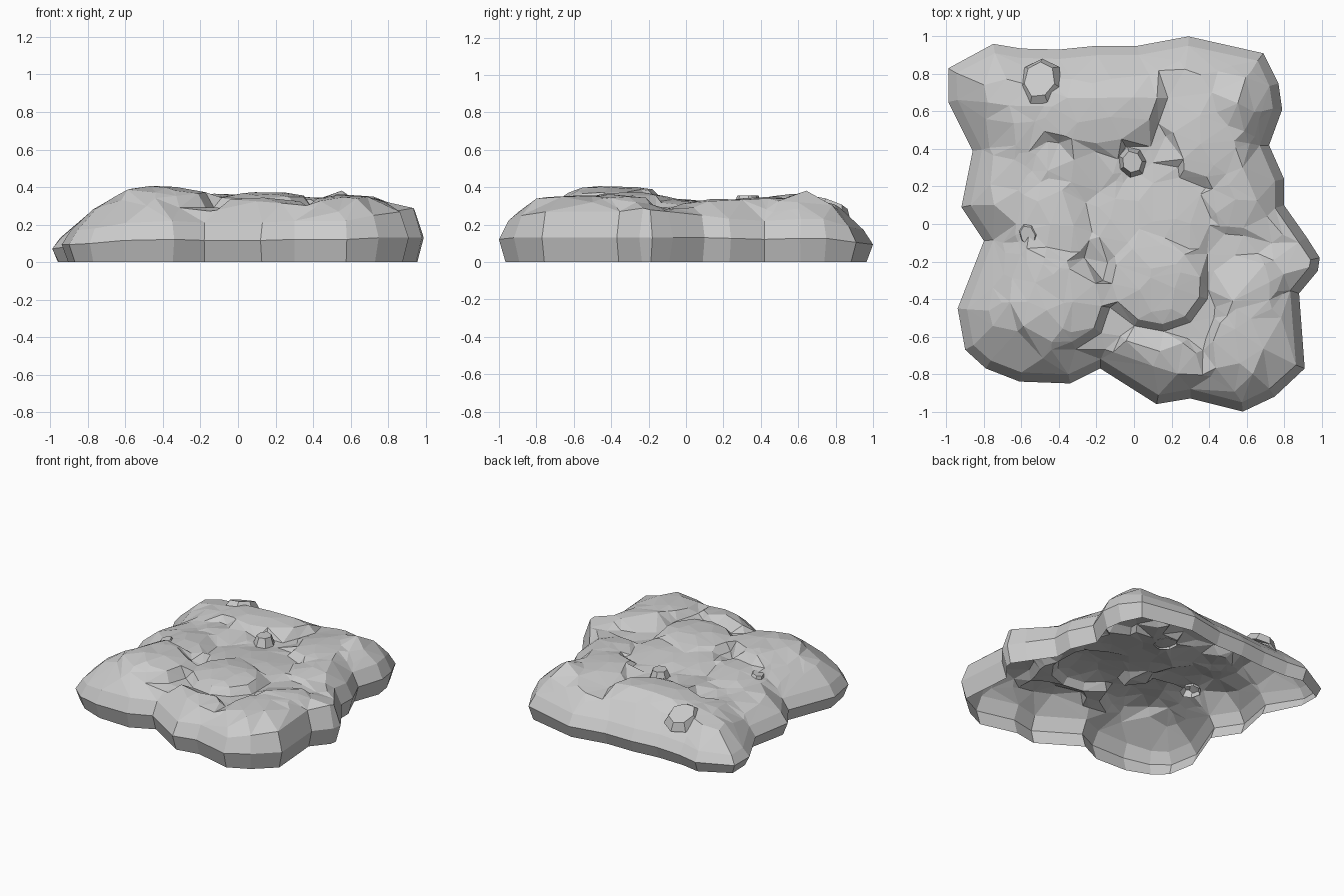
import bpy, bmesh, math, random
from mathutils import Vector, noise
from mathutils.geometry import delaunay_2d_cdt, intersect_point_line

if "Cube" in bpy.data.objects:
    bpy.data.objects.remove(bpy.data.objects["Cube"])

random.seed(4)

# Footprint, clockwise from the back left corner: x, y, shoulder height
OUTLINE = [
    (-.99, .83, .13), (-.75, .96, .15), (-.60, .935, .16), (-.40, .93, .17), (-.20, .95, .17),
    (.02, .95, .17), (.29, 1.0, .17), (.69, .91, .19), (.77, .75, .23), (.79, .61, .23),
    (.72, .42, .22), (.80, .24, .23), (.80, .10, .25), (.92, -.07, .27), (.99, -.18, .28),
    (.98, -.25, .29), (.88, -.37, .27), (.91, -.77, .27), (.75, -.92, .25), (.58, -1.0, .22),
    (.30, -.93, .22), (.12, -.96, .21), (-.18, -.77, .21), (-.34, -.85, .22), (-.61, -.84, .21),
    (-.79, -.77, .18), (-.90, -.67, .17), (-.94, -.45, .17), (-.80, -.09, .17), (-.92, .09, .17),
    (-.86, .39, .16), (-.99, .65, .13)]

# Boulder tops: centre x, y, radius x, y, turn, height, slope x, slope y
BOULDERS = [
    (-.19, .67, .34, .26, 3, .36, .03, -.05),      # back slab
    (-.72, .64, .26, .26, 0, .29, .20, -.05),      # back left corner
    (.42, .58, .24, .36, 0, .34, -.02, -.06),      # back right slab
    (.58, .69, .15, .18, 10, .375, -.12, -.08),    # back right lump
    (.58, .20, .17, .25, -15, .335, -.05, 0),      # right middle
    (-.72, .14, .19, .25, 0, .28, .20, 0),         # left middle
    (-.30, .31, .26, .13, -6, .32, .03, 0),        # left shelf
    (-.43, .02, .18, .25, 20, .335, .05, -.05),    # left slab
    (-.62, -.45, .27, .33, 10, .345, .30, .10),    # front left boulder
    (-.42, -.40, .28, .24, -35, .405, -.04, 0),    # front left peak
    (.10, .02, .33, .28, 0, .33, 0, -.06),         # middle slab
    (.12, -.32, .26, .23, -15, .372, .02, .03),    # front middle step
    (.12, -.76, .27, .18, -8, .335, 0, .15),       # front middle boulder
    (.60, -.33, .19, .16, 15, .365, -.05, 0),      # right step
    (.85, -.22, .14, .16, 10, .32, -.05, 0),       # right lump
    (.64, -.68, .24, .27, 10, .35, -.04, .07)]     # front right boulder

rim = [Vector(p[:2]) for p in OUTLINE]
N = len(rim)


def inward(i):
    """Inward direction at an outline corner."""
    t = (rim[(i + 1) % N] - rim[i]).normalized() + (rim[i] - rim[i - 1]).normalized()
    return Vector((t.y, -t.x)).normalized()


def inside(p):
    hit = False
    for i in range(N):
        a, b = rim[i - 1], rim[i]
        if (a.y > p.y) != (b.y > p.y) and p.x < (b.x - a.x) * (p.y - a.y) / (b.y - a.y) + a.x:
            hit = not hit
    return hit


def edge_info(p):
    """Distance to the outline and the shoulder height there."""
    best = (9, 0)
    for i in range(N):
        q, t = intersect_point_line(p, rim[i - 1], rim[i])
        t = min(max(t, 0), 1)
        q = rim[i - 1].lerp(rim[i], t)
        s = OUTLINE[i - 1][2] * (1 - t) + OUTLINE[i][2] * t
        best = min(best, ((q - p).length, s))
    return best


def height(p):
    """Highest boulder top at a point, rounded off towards the rim."""
    z = .29 + .015 * noise.noise(Vector((p.x * 5, p.y * 5, 1)))
    for cx, cy, rx, ry, turn, h, sx, sy in BOULDERS:
        a = math.radians(turn)
        dx, dy = p.x - cx, p.y - cy
        u = (dx * math.cos(a) + dy * math.sin(a)) / rx
        v = (dy * math.cos(a) - dx * math.sin(a)) / ry
        d = (abs(u) ** 2.6 + abs(v) ** 2.6) ** (1 / 2.6)
        if d < 1:
            z = max(z, h + sx * dx + sy * dy - .035 * d ** 3)
    dist, s = edge_info(p)
    k = min(max((dist - .05) / (.30 + 2.2 * max(.23 - s, 0)), 0), 1)
    return min(z, s + (.42 - s) * (1 - (1 - k) ** 2), .41)


# Sample points: shoulder ring, boulder edges, then a jittered grid
shoulder = [rim[i] + inward(i) * .05 for i in range(N)]
points = list(shoulder)


def add_point(p, gap):
    if inside(p) and edge_info(p)[0] > .085 and all((p - q).length > gap for q in points):
        points.append(p)


for cx, cy, rx, ry, turn, *_ in BOULDERS:
    a = math.radians(turn)
    for k in range(11):
        t = math.tau * (k + random.uniform(-.2, .2)) / 11
        for r in (1.09, .92):
            u, v = rx * r * math.cos(t), ry * r * math.sin(t)
            add_point(Vector((cx + u * math.cos(a) - v * math.sin(a),
                              cy + u * math.sin(a) + v * math.cos(a))), .034)
for i in range(-9, 10):
    for j in range(-9, 10):
        add_point(Vector((i * .11 + random.uniform(-.03, .03),
                          j * .11 + random.uniform(-.03, .03))), .08)

# Rock shell: faceted top plus two side bands, open underneath
flat, _, faces, *_ = delaunay_2d_cdt(points, [], [list(range(N))], 1, 1e-5)
bm = bmesh.new()
top = [bm.verts.new((p.x, p.y, height(p))) for p in flat]
for f in faces:
    bm.faces.new([top[i] for i in f])
rings = []
for level in ("shoulder", "belly", "foot"):
    ring = []
    for i in range(N):
        if level == "shoulder":
            p, z = shoulder[i], height(shoulder[i])
        elif level == "belly":
            p, z = rim[i], min(.13, OUTLINE[i][2] * .55)
        else:
            p, z = rim[i] + inward(i) * .035, 0
        ring.append(bm.verts.new((p.x, p.y, z)))
    rings.append(ring)
for hi, lo in zip(rings, rings[1:]):
    for i in range(N):
        bm.faces.new((hi[i - 1], hi[i], lo[i], lo[i - 1]))
bmesh.ops.remove_doubles(bm, verts=bm.verts, dist=1e-4)
bmesh.ops.delete(bm, geom=[v for v in bm.verts if not v.link_faces], context='VERTS')
bmesh.ops.recalc_face_normals(bm, faces=bm.faces)
if sum(f.normal.z * f.calc_area() for f in bm.faces) < 0:
    bmesh.ops.reverse_faces(bm, faces=bm.faces)
mesh = bpy.data.meshes.new("rock_shell")
bm.to_mesh(mesh)
bm.free()
bpy.context.collection.objects.link(bpy.data.objects.new("rock_shell", mesh))


# Loose stones: tapered faceted caps resting in the shell
def stone(name, x, y, z, rx, ry, h, tilt):
    bm = bmesh.new()
    bmesh.ops.create_cone(bm, cap_ends=True, segments=7, radius1=1, radius2=.68, depth=1)
    for v in bm.verts:
        v.co *= random.uniform(.93, 1.05)
    bm.normal_update()
    bottom = [f for f in bm.faces if f.normal.z < -.8]
    bmesh.ops.delete(bm, geom=bottom, context='FACES_ONLY')
    me = bpy.data.meshes.new(name)
    bm.to_mesh(me)
    bm.free()
    ob = bpy.data.objects.new(name, me)
    ob.location, ob.scale, ob.rotation_euler = (x, y, z), (rx, ry, h), tilt
    bpy.context.collection.objects.link(ob)


stone("pebble", -.01, .33, .32, .08, .085, .07, (0, 0, .3))
stone("back_stone", -.5, .76, .29, .12, .15, .06, (-.35, -.15, 0))
stone("left_stone", -.56, -.06, .30, .06, .08, .05, (0, -.25, .4))
